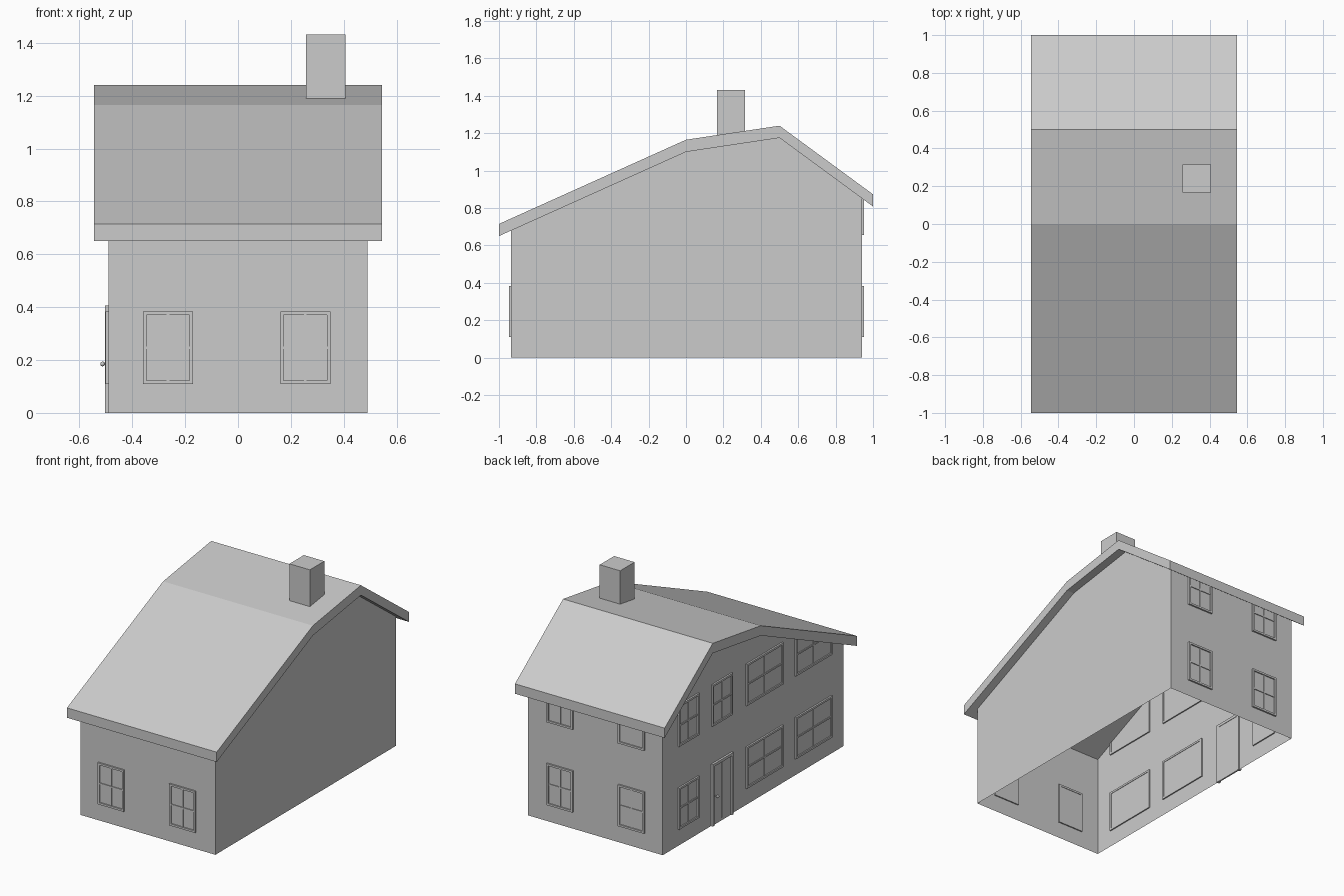
import bpy, bmesh
from math import radians
from mathutils import Matrix, Vector

if "Cube" in bpy.data.objects:
    bpy.data.objects.remove(bpy.data.objects["Cube"])

WX, Y0, Y1 = 0.49, -0.935, 0.942          # wall half width, front and back wall
UNDER = [(-1, 0.65), (0, 1.10), (0.5, 1.175), (1, 0.808)]   # roof underside (y, z)
OVER = [(-1, 0.715), (0, 1.165), (0.5, 1.24), (1, 0.873)]   # roof top (y, z)


def finish(bm, name):
    me = bpy.data.meshes.new(name)
    bm.to_mesh(me)
    bm.free()
    ob = bpy.data.objects.new(name, me)
    bpy.context.collection.objects.link(ob)
    return ob


def under_z(y):
    for (a, za), (b, zb) in zip(UNDER, UNDER[1:]):
        if a <= y <= b:
            return za + (zb - za) * (y - a) / (b - a)


def add_box(bm, lo, hi):
    lo, hi = Vector(lo), Vector(hi)
    m = Matrix.Translation((lo + hi) / 2) @ Matrix.Diagonal((*(hi - lo), 1))
    bmesh.ops.create_cube(bm, size=1, matrix=m)


def loft(name, profile, hx, skip=()):
    """Extrude a (y, z) profile along x, leaving out the listed side faces."""
    bm = bmesh.new()
    a = [bm.verts.new((-hx, y, z)) for y, z in profile]
    b = [bm.verts.new((hx, y, z)) for y, z in profile]
    bm.faces.new(a)
    bm.faces.new(b[::-1])
    n = len(profile)
    for i in range(n):
        if i not in skip:
            j = (i + 1) % n
            bm.faces.new((a[i], b[i], b[j], a[j]))
    bmesh.ops.recalc_face_normals(bm, faces=bm.faces)
    return finish(bm, name)


# Hollow walls: no floor and no ceiling
loft("walls", [(Y0, 0), (Y0, under_z(Y0)), UNDER[1], UNDER[2],
               (Y1, under_z(Y1)), (Y1, 0)], WX, skip=(1, 2, 3, 5))

# Roof slab
loft("roof", OVER + UNDER[::-1], 0.545)

# Chimney
bm = bmesh.new()
add_box(bm, (0.258, 0.166, 1.18), (0.407, 0.316, 1.432))
finish(bm, "chimney")

# Wall frames: local x runs along the wall, local -y points outwards
FRONT = Matrix.Translation((0, Y0, 0))
BACK = Matrix.Translation((0, Y1, 0)) @ Matrix.Rotation(radians(180), 4, 'Z')
LEFT = Matrix.Translation((-WX, 0, 0)) @ Matrix.Rotation(radians(-90), 4, 'Z')


def clip_to_roof(bm):
    """Cut away whatever would poke out through the roof slab."""
    for (a, za), (b, zb) in zip(UNDER, UNDER[1:]):
        bmesh.ops.bisect_plane(
            bm, geom=bm.verts[:] + bm.edges[:] + bm.faces[:],
            plane_co=(0, a, za + 0.02), plane_no=(0, za - zb, b - a), clear_outer=True)


def add_frame(bm, u0, u1, z0, z1, w, out, sill=True):
    add_box(bm, (u0, -out, z0), (u0 + w, 0.008, z1))
    add_box(bm, (u1 - w, -out, z0), (u1, 0.008, z1))
    add_box(bm, (u0 + w, -out, z1 - w), (u1 - w, 0.008, z1))
    if sill:
        add_box(bm, (u0 + w, -out, z0), (u1 - w, 0.008, z0 + w))


def window(name, wall, u0, u1, z0):
    z1, w = z0 + 0.273, 0.013
    bm = bmesh.new()
    add_frame(bm, u0, u1, z0, z1, w, 0.011)
    add_box(bm, (u0 + w, -0.003, z0 + w), (u1 - w, 0.005, z1 - w))       # pane
    cu, cz = (u0 + u1) / 2, (z0 + z1) / 2
    add_box(bm, (cu - 0.005, -0.007, z0 + w), (cu + 0.005, 0, z1 - w))   # bars
    add_box(bm, (u0 + w, -0.008, cz - 0.005), (u1 - w, 0, cz + 0.005))
    bm.transform(wall)
    clip_to_roof(bm)
    finish(bm, name)


LOW, HIGH = 0.11, 0.655
ENDS = [(-0.36, -0.17), (0.16, 0.35)]
for i, (a, b) in enumerate(ENDS):
    window(f"front_window_{i}", FRONT, a, b, LOW)
    for z in (LOW, HIGH):
        window(f"back_window_{i}", BACK, -b, -a, z)

# Left wall windows, given by their range in y (local x = -y)
for i, (a, b) in enumerate([(0.575, 0.785), (0.225, 0.435), (-0.30, 0.08), (-0.81, -0.43)]):
    window(f"upper_side_window_{i}", LEFT, -b, -a, HIGH)
    if i != 1:
        window(f"lower_side_window_{i}", LEFT, -b, -a, LOW)

# Door with frame, leaf and centre strip
u0, u1, top, w = -0.44, -0.225, 0.407, 0.018
bm = bmesh.new()
add_frame(bm, u0, u1, 0, top, w, 0.014, sill=False)
add_box(bm, (u0 + w, -0.005, 0), (u1 - w, 0.005, top - w))
add_box(bm, ((u0 + u1) / 2 - 0.006, -0.008, 0.02), ((u0 + u1) / 2 + 0.006, 0, top - w))
bm.transform(LEFT)
finish(bm, "door")

# Door knob on a short stem
bm = bmesh.new()
bmesh.ops.create_uvsphere(bm, u_segments=12, v_segments=8, radius=0.009,
                          matrix=Matrix.Translation((u0 + 0.04, -0.022, 0.185)))
add_box(bm, (u0 + 0.037, -0.018, 0.182), (u0 + 0.043, 0, 0.188))
bm.transform(LEFT)
finish(bm, "door_knob")
